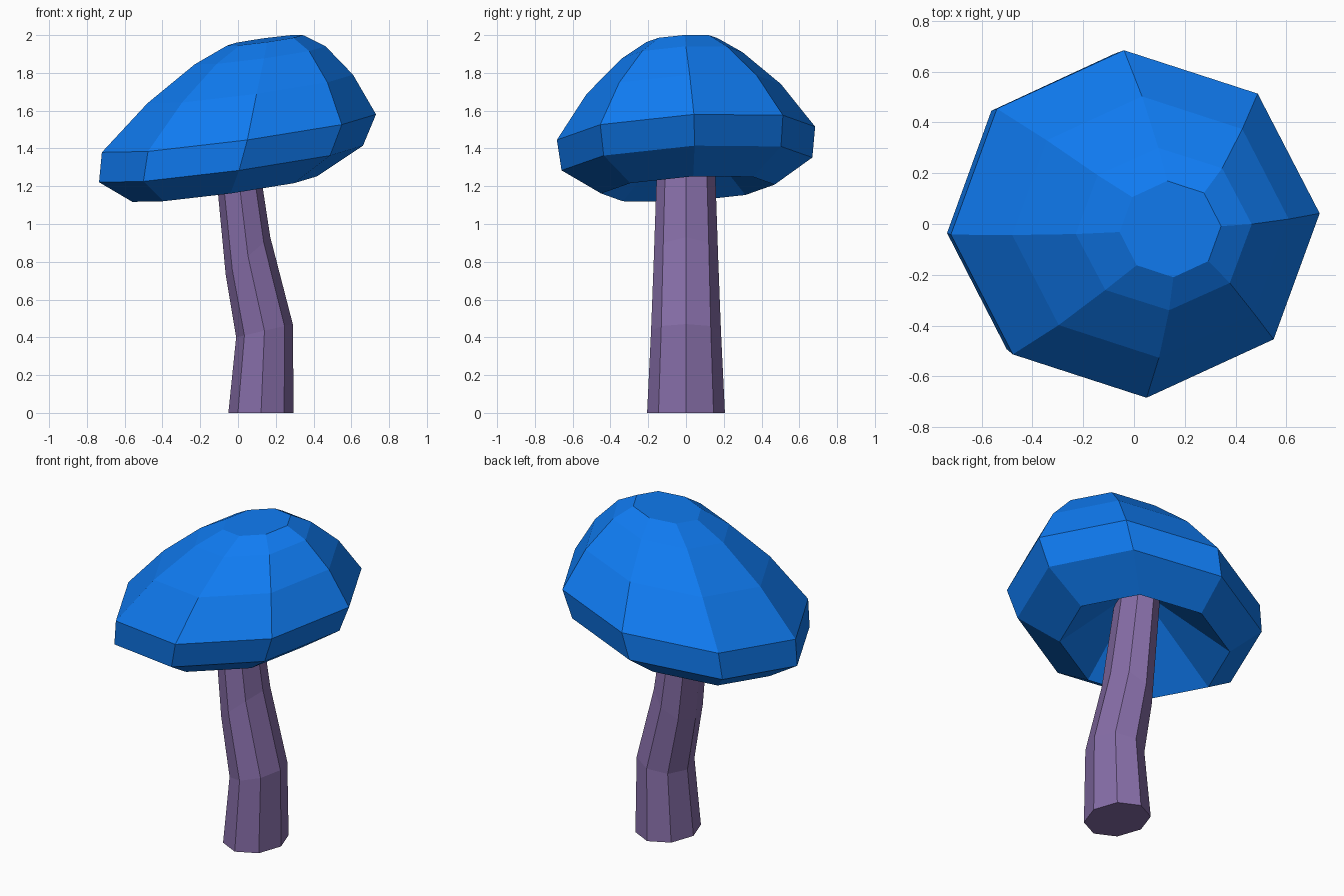
import bpy, bmesh
from math import cos, sin, radians, tau

if "Cube" in bpy.data.objects:
    bpy.data.objects.remove(bpy.data.objects["Cube"])

SIDES = 8

def material(name, rgb):
    m = bpy.data.materials.new(name)
    m.diffuse_color = (*rgb, 1)
    m.use_nodes = True
    m.node_tree.nodes["Principled BSDF"].inputs["Base Color"].default_value = m.diffuse_color
    return m

def loft(name, rings, mat, offset=0, apex=None):
    """Skin tilted octagon rings: (cx, cy, cz, rx, ry, slope_x, slope_y), bottom to top."""
    bm = bmesh.new()
    loops = []
    for cx, cy, cz, rx, ry, sx, sy in rings:
        loop = []
        for i in range(SIDES):
            a = offset + tau * i / SIDES
            dx, dy = rx * cos(a), ry * sin(a)
            loop.append(bm.verts.new((cx + dx, cy + dy, cz + sx * dx + sy * dy)))
        loops.append(loop)
    for lo, hi in zip(loops, loops[1:]):
        for i in range(SIDES):
            j = (i + 1) % SIDES
            bm.faces.new((lo[i], lo[j], hi[j], hi[i]))
    bm.faces.new(loops[-1])
    # Close the bottom flat, or as a hollow cone up to the apex
    if apex:
        tip = bm.verts.new(apex)
        for i in range(SIDES):
            bm.faces.new((loops[0][(i + 1) % SIDES], loops[0][i], tip))
    else:
        bm.faces.new(loops[0][::-1])
    bmesh.ops.recalc_face_normals(bm, faces=bm.faces)
    mesh = bpy.data.meshes.new(name)
    bm.to_mesh(mesh)
    bm.free()
    mesh.materials.append(mat)
    ob = bpy.data.objects.new(name, mesh)
    bpy.context.collection.objects.link(ob)
    return ob

# Bent, tapering stem
loft("stem", [
    (0.122, 0, 0.00, 0.173, 0.206, 0, 0),
    (0.140, 0, 0.435, 0.150, 0.185, 0.235, 0),
    (0.053, 0, 0.83, 0.118, 0.170, 0.85, 0),
    (-0.025, 0, 1.48, 0.110, 0.148, 0.1, 0),
], material("stem_purple", (0.24, 0.155, 0.39)))

# Leaning cap: every ring shares the same tilt, centres drift sideways
TILT = (0.135, 0.06)
cap_rings = [
    (-0.07, 0.01, 1.185, 0.49, 0.46),
    (-0.037, 0.005, 1.318, 0.70, 0.665),
    (0.005, 0.0, 1.48, 0.727, 0.685),
    (0.065, -0.012, 1.715, 0.545, 0.515),
    (0.117, -0.02, 1.893, 0.347, 0.32),
    (0.143, -0.02, 1.973, 0.20, 0.19),
]
loft("cap", [r + TILT for r in cap_rings], material("cap_blue", (0.005, 0.2, 0.89)),
     offset=radians(3.5), apex=(-0.03, 0, 1.55))
